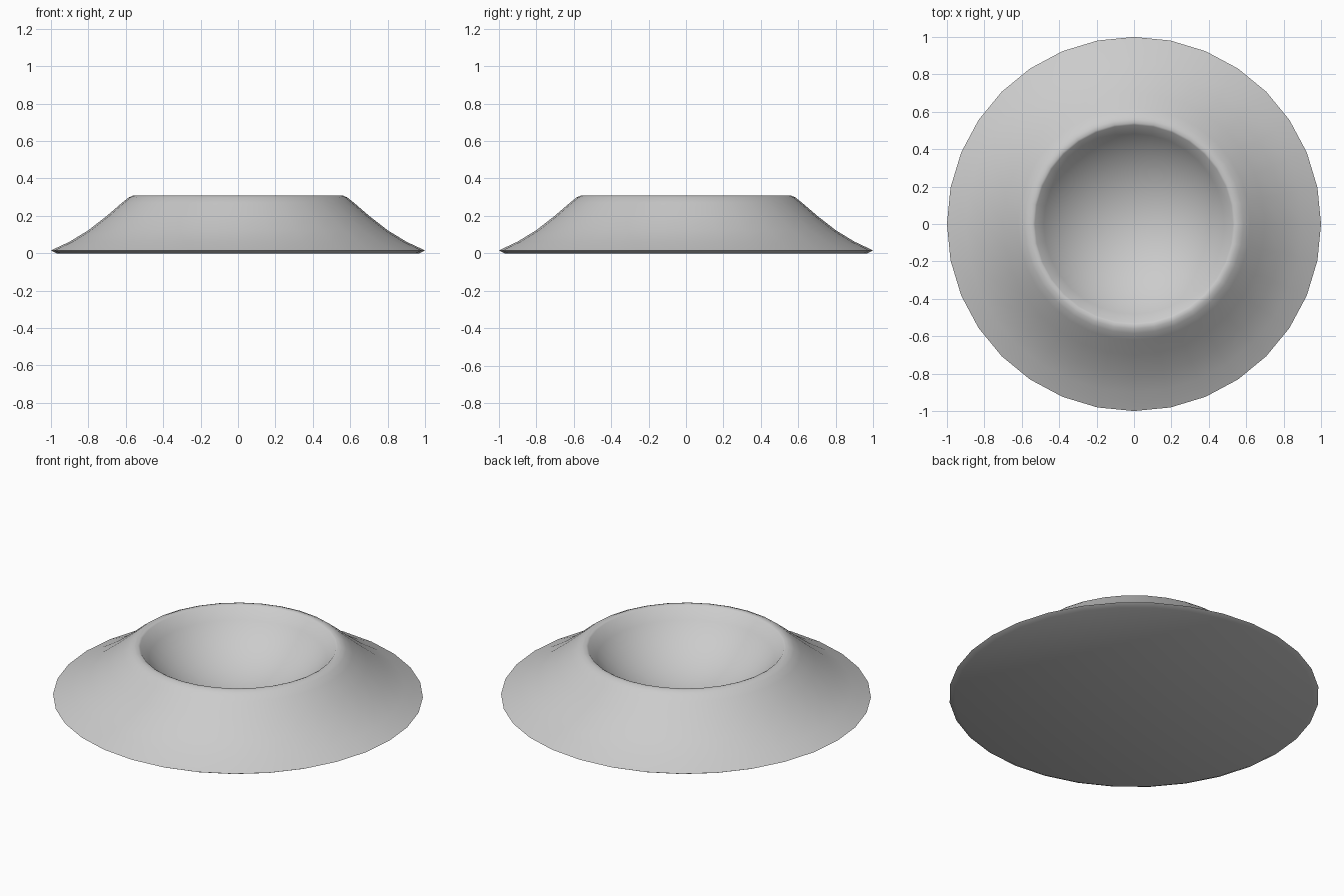
import bpy, bmesh, math

if "Cube" in bpy.data.objects:
    bpy.data.objects.remove(bpy.data.objects["Cube"])

SEGMENTS = 32
RIM_R, RIM_Z = 0.53, 0.305
BOWL_R = 0.64  # sphere radius of the hollow

# Outer slope: underside edge, foot, concave flank, rounded rim
profile = [(0.97, 0.0), (1.0, 0.015), (0.9, 0.062), (0.8, 0.123), (0.7, 0.201),
           (0.62, 0.27), (0.585, 0.298), (0.56, 0.309), (0.54, 0.31), (RIM_R, RIM_Z)]

# Bowl: spherical arc from the rim to the centre
edge = math.asin(RIM_R / BOWL_R)
for i in range(1, 8):
    a = edge * (1 - i / 8)
    profile.append((BOWL_R * math.sin(a),
                    RIM_Z + BOWL_R * (math.cos(edge) - math.cos(a))))

bm = bmesh.new()
rings = []
for r, z in profile:
    rings.append([bm.verts.new((r * math.cos(math.tau * k / SEGMENTS),
                                r * math.sin(math.tau * k / SEGMENTS), z))
                  for k in range(SEGMENTS)])
for low, high in zip(rings, rings[1:]):
    for k in range(SEGMENTS):
        n = (k + 1) % SEGMENTS
        bm.faces.new((low[k], low[n], high[n], high[k]))

# Bowl floor and flat underside
centre = bm.verts.new((0, 0, RIM_Z + BOWL_R * (math.cos(edge) - 1)))
for k in range(SEGMENTS):
    bm.faces.new((rings[-1][k], rings[-1][(k + 1) % SEGMENTS], centre))
bm.faces.new(list(reversed(rings[0])))
bmesh.ops.recalc_face_normals(bm, faces=bm.faces)

mesh = bpy.data.meshes.new("crater")
bm.to_mesh(mesh)
bm.free()
crater = bpy.data.objects.new("crater", mesh)
bpy.context.collection.objects.link(crater)
bpy.context.view_layer.objects.active = crater
crater.select_set(True)
bpy.ops.object.shade_smooth_by_angle(angle=math.radians(40))
